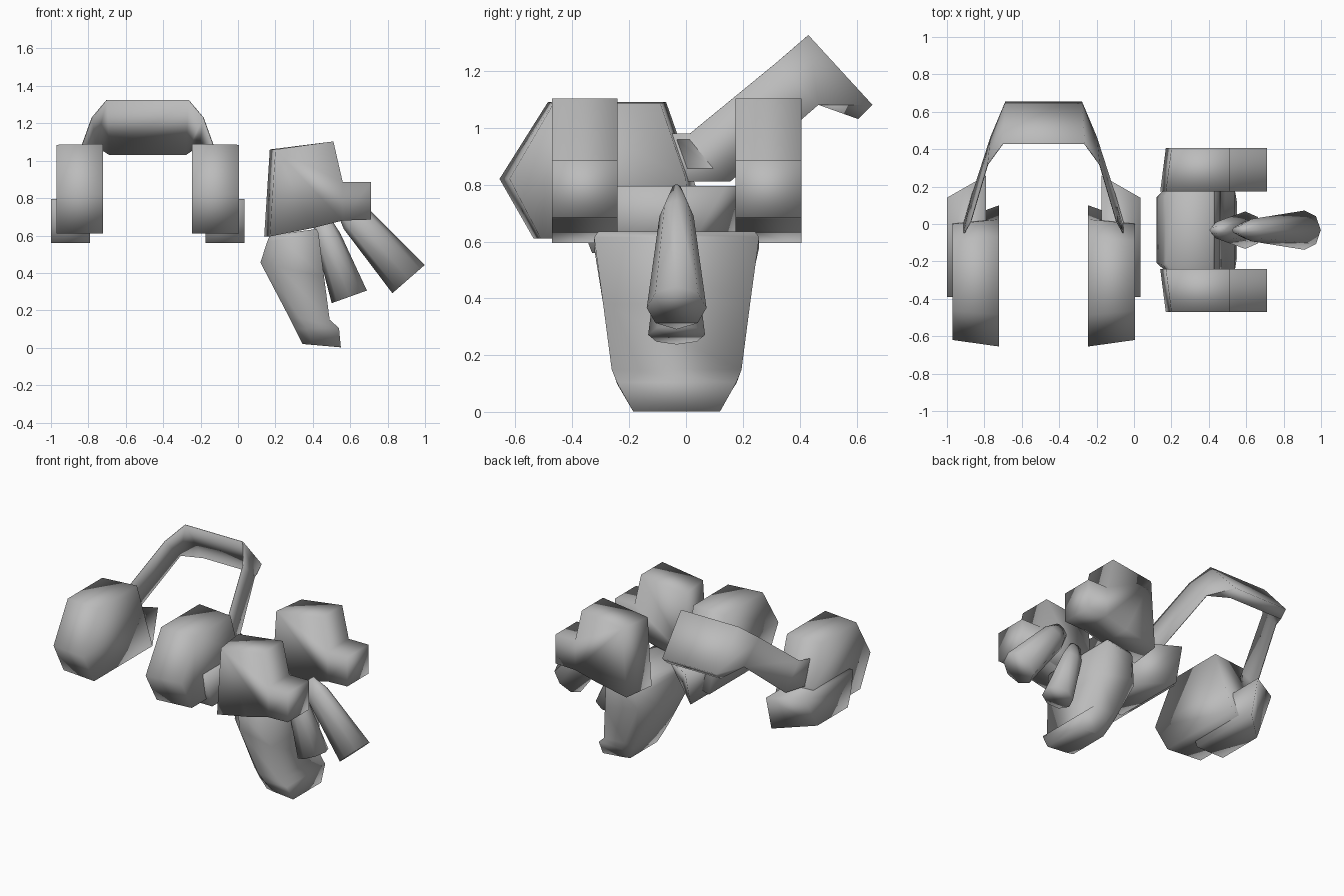
import bpy, bmesh, math
from mathutils import Vector

if "Cube" in bpy.data.objects:
    bpy.data.objects.remove(bpy.data.objects["Cube"])

grey = bpy.data.materials.new("plain grey")
grey.use_nodes = True
grey.diffuse_color = (0.5, 0.5, 0.5, 1)
grey.node_tree.nodes["Principled BSDF"].inputs["Base Color"].default_value = (0.5, 0.5, 0.5, 1)

MID_X = -0.483   # centre plane of the pads and band
MID_Y = -0.033   # centre plane of the blocks, cup and tubes


def loft(name, rings):
    """Skin a list of equal-sized point rings, cap both ends, shade smooth."""
    bm = bmesh.new()
    vs = [[bm.verts.new(p) for p in ring] for ring in rings]
    n = len(rings[0])
    for a, b in zip(vs, vs[1:]):
        for i in range(n):
            j = (i + 1) % n
            bm.faces.new((a[i], a[j], b[j], b[i]))
    bm.faces.new(vs[0][::-1])
    bm.faces.new(vs[-1])
    bmesh.ops.recalc_face_normals(bm, faces=bm.faces)
    for face in bm.faces:
        face.smooth = True
    mesh = bpy.data.meshes.new(name)
    bm.to_mesh(mesh)
    bm.free()
    mesh.materials.append(grey)
    bpy.context.collection.objects.link(bpy.data.objects.new(name, mesh))


# Side pads and the smaller guards tucked behind them
pad_inner = [(-.655, .82), (-.485, 1.09), (-.07, 1.09), (.025, .82), (.1, .61), (-.535, .61)]
pad_outer = [(-.62, .82), (-.465, 1.085), (-.09, 1.085), (0, .82), (.01, .61), (-.51, .61)]
guard_inner = [(-.39, .795), (.26, .795), (.2, .56), (-.33, .56), (-.365, .65)]
guard_outer = [(-.39, .795), (.14, .795), (0, .56), (-.33, .56), (-.365, .65)]
for side, label in ((1, "left"), (-1, "right")):
    def section(u, profile):
        return [(MID_X + side * u, y, z) for y, z in profile]
    loft(label + "_pad", [section(.238, pad_inner), section(.488, pad_outer)])
    loft(label + "_guard", [section(.308, guard_inner), section(.518, guard_outer)])

# Rear band: top and bottom distance from centre, top edge, bottom edge,
# inward shift of the bottom edge (the top edge is thin)
stations = [
    (.43, .43, (-.055, .98), (0, .81), (-.006, 0, 0)),
    (.39, .385, (.015, .98), (.155, .81), (-.006, 0, 0)),
    (.30, .285, (.32, 1.23), (.465, 1.08), (-.006, 0, 0)),
    (.22, .205, (.43, 1.325), (.655, 1.08), (0, -.05, -.05)),
]


def band_ring(station, side):
    ut, ub, top, bottom, shift = station
    t, b = Vector((ut, *top)), Vector((ub, *bottom))
    pts = [t, b, b + Vector(shift), t + Vector((-.003, -.003, -.002))]
    return [(MID_X + side * p.x, p.y, p.z) for p in pts]


loft("rear_band", [band_ring(s, -1) for s in stations]
     + [band_ring(s, 1) for s in reversed(stations)])

# Twin blocks, each with a stub on the outer end
block = [(.14, .595), (.17, 1.06), (.51, 1.103), (.56, .885), (.71, .885),
         (.71, .685), (.56, .68), (.40, .64)]
for side, label in ((1, "rear"), (-1, "front")):
    inner = [(x, MID_Y + side * .207, z) for x, z in block]
    outer = [(x + (.03 if x < .2 else 0), MID_Y + side * .438, z) for x, z in block]
    loft(label + "_block", [inner, outer])

# Cup, top to bottom: back x, back z, front x, front z, half width, back half width
levels = [
    (.17, .60, .42, .635, .275, .18),
    (.155, .565, .43, .615, .29, .185),
    (.12, .455, .46, .38, .258, .175),
    (.275, .16, .49, .15, .228, .18),
    (.305, .10, .54, .105, .21, .17),
    (.345, .02, .55, .002, .152, .146),
]


def cup_ring(bx, bz, fx, fz, half, back):
    sx, sz = bx + .27 * (fx - bx), bz + .27 * (fz - bz)
    right = [(bx, -back, bz), (sx, -half, sz), (fx, -half, fz)]
    left = [(x, -y, z) for x, y, z in reversed(right)]
    return [(x, MID_Y + y, z) for x, y, z in right + left]


loft("cup", [cup_ring(*lv) for lv in levels])


# Flared eight-sided tubes
def tube(name, start, end, flare):
    a, b = Vector((start[0], MID_Y, start[1])), Vector((end[0], MID_Y, end[1]))
    wide = Vector((0, 1, 0))
    across = (b - a).normalized().cross(wide)
    rings = []
    for t, rx, ry in flare:
        c = a.lerp(b, t)
        rings.append([c + across * rx * math.cos(k * math.pi / 4)
                      + wide * ry * math.sin(k * math.pi / 4) for k in range(8)])
    loft(name, rings)


tube("long_tube", (.56, .77), (.912, .367), ((0, .05, .02), (.2, .085, .06), (1, .115, .105)))
tube("short_tube", (.445, .69), (.595, .272), ((0, .045, .02), (.25, .07, .06), (1, .1, .1)))
